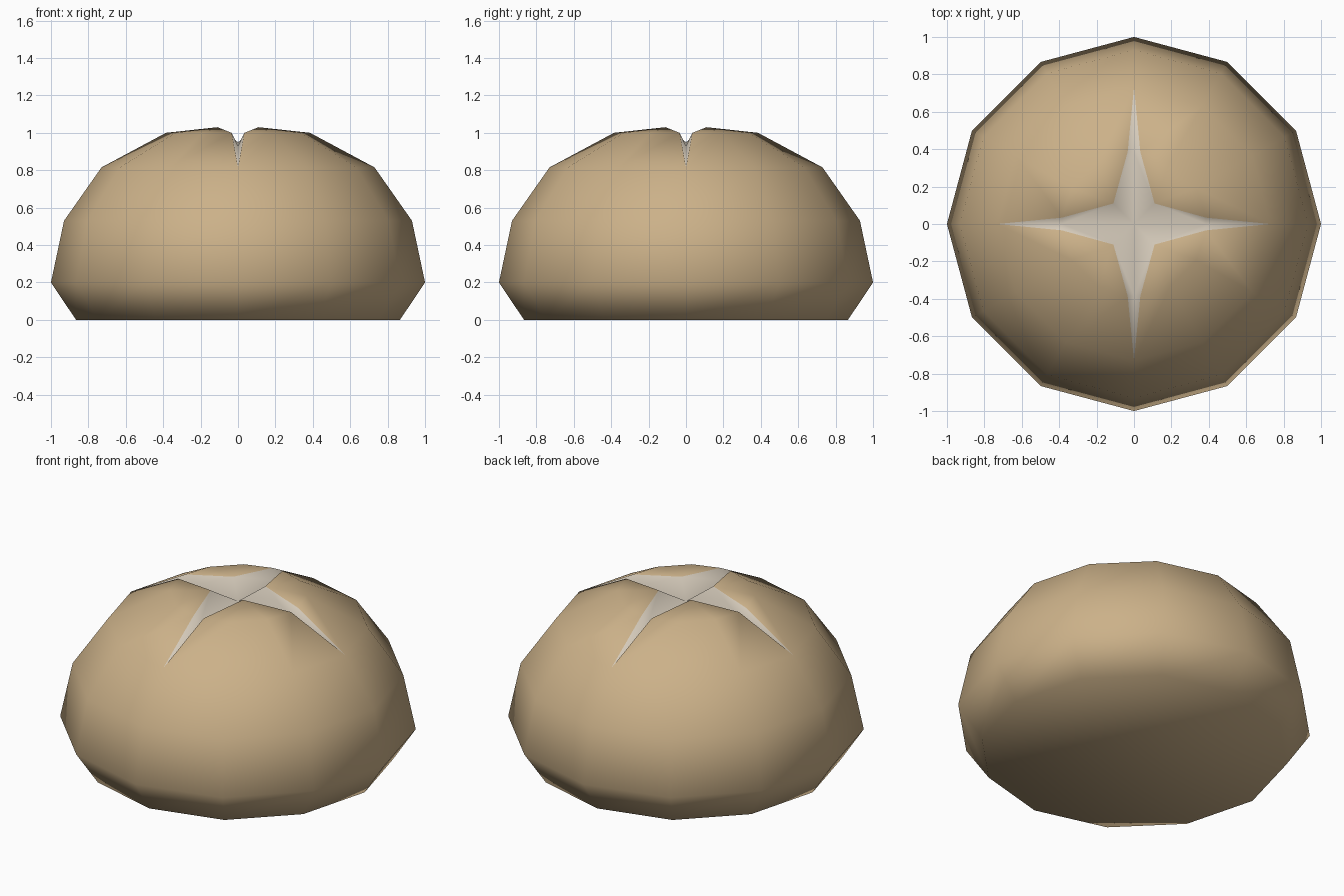
import bpy, bmesh
from math import cos, sin, pi

cube = bpy.data.objects.get("Cube")
if cube:
    bpy.data.objects.remove(cube)

SIDES = 12
PROFILE = [(0.866, 0.0), (1.0, 0.2), (0.93, 0.53), (0.73, 0.815)]
SHOULDER_R, SHOULDER_Z = 0.385, 1.0
SLIT = 0.034            # half width of the cut at the shoulder
CORNER, CORNER_Z = 0.11, 1.03
FLOOR_Z, ARM_Z = 0.95, 0.93


def material(name, color):
    mat = bpy.data.materials.new(name)
    mat.use_nodes = True
    mat.diffuse_color = color
    mat.node_tree.nodes["Principled BSDF"].inputs["Base Color"].default_value = color
    return mat


def around(radius, step, offset=0.0):
    """Point on a circle, shifted sideways by offset."""
    a = 2 * pi * step / SIDES
    return radius * cos(a) - offset * sin(a), radius * sin(a) + offset * cos(a)


bm = bmesh.new()


def face(verts, slot=0):
    f = bm.faces.new(verts)
    f.material_index = slot
    f.smooth = True


# Round crust wall and flat base
rings = [[bm.verts.new((*around(r, i), z)) for i in range(SIDES)] for r, z in PROFILE]
for low, high in zip(rings, rings[1:]):
    for i in range(SIDES):
        j = (i + 1) % SIDES
        face((low[i], low[j], high[j], high[i]))
face(rings[0][::-1])

# Crown in four quarters, parted by the cross cut
tips = rings[-1]
centre = bm.verts.new((0, 0, FLOOR_Z))
quarters = []
for q in range(4):
    s = q * 3
    points = [around(SHOULDER_R, s, SLIT), around(SHOULDER_R, s + 1),
              around(SHOULDER_R, s + 2), around(SHOULDER_R, s + 3, -SLIT)]
    edge = [bm.verts.new((*p, SHOULDER_Z)) for p in points]
    corner = bm.verts.new((*around(CORNER, s, CORNER), CORNER_Z))
    for k in range(3):
        face((tips[s + k], tips[(s + k + 1) % SIDES], edge[k + 1], edge[k]))
        face((edge[k], edge[k + 1], corner))
    quarters.append((edge, corner))

# Pale sloping walls of each arm of the cut
for q in range(4):
    left_edge, left_corner = quarters[q]
    right_edge, right_corner = quarters[q - 1]
    floor = bm.verts.new((*around(SHOULDER_R, q * 3), ARM_Z))
    tip = tips[q * 3]
    face((tip, left_edge[0], floor), 1)
    face((tip, floor, right_edge[3]), 1)
    face((floor, left_edge[0], left_corner, centre), 1)
    face((floor, centre, right_corner, right_edge[3]), 1)

bmesh.ops.recalc_face_normals(bm, faces=bm.faces[:])
mesh = bpy.data.meshes.new("bread_bun")
bm.to_mesh(mesh)
bm.free()
mesh.materials.append(material("brown crust", (0.60, 0.44, 0.25, 1)))
mesh.materials.append(material("pale crumb", (0.66, 0.59, 0.49, 1)))
bun = bpy.data.objects.new("bread_bun", mesh)
bpy.context.collection.objects.link(bun)
